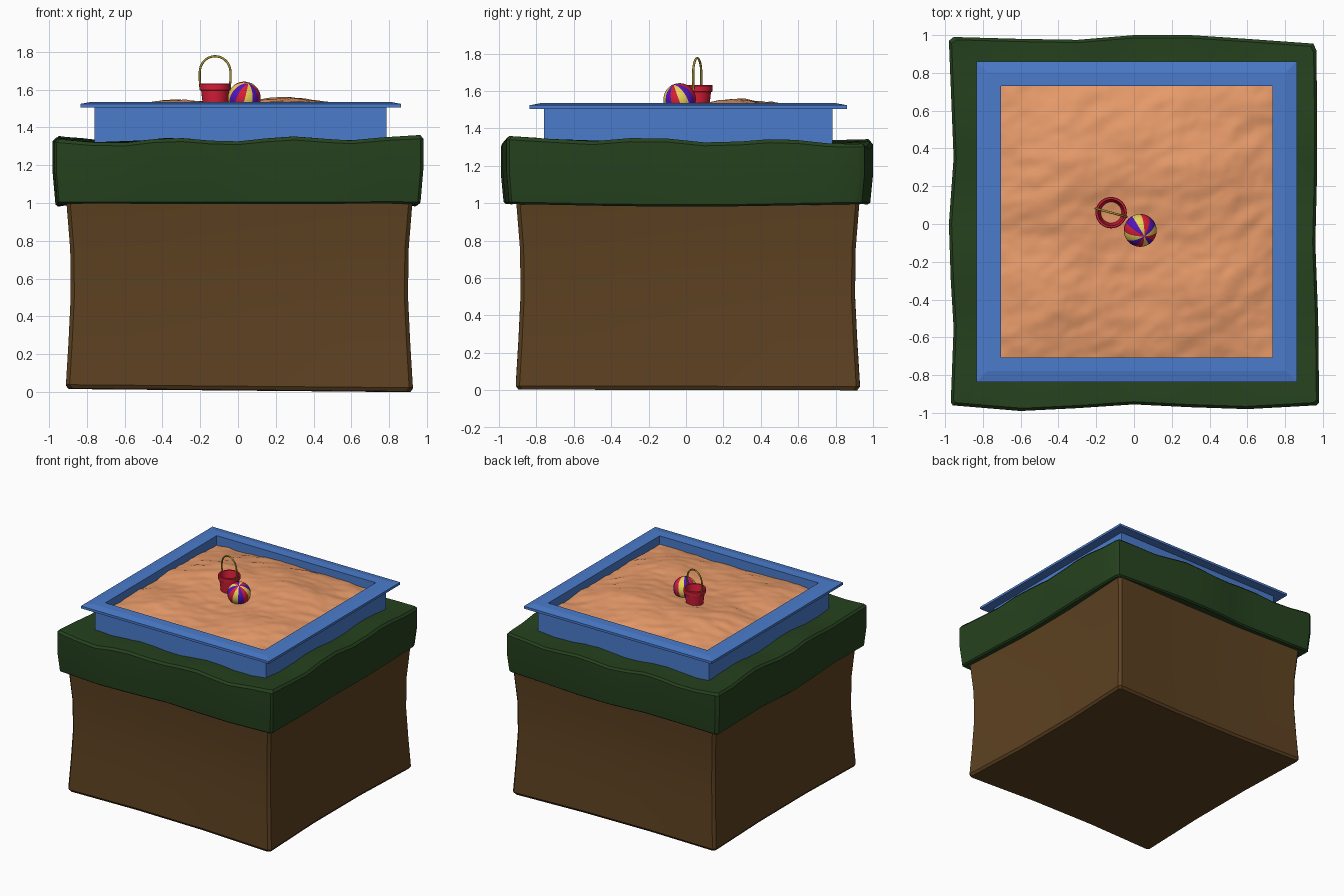
import bpy, bmesh, math
from mathutils import Vector, noise

if "Cube" in bpy.data.objects:
    bpy.data.objects.remove(bpy.data.objects["Cube"])

TAU = math.tau


def mat(name, r, g, b):
    m = bpy.data.materials.new(name)
    m.diffuse_color = (r, g, b, 1)
    m.use_nodes = True
    m.node_tree.nodes["Principled BSDF"].inputs["Base Color"].default_value = m.diffuse_color
    return m


def finish(bm, name, mats, angle=30):
    bmesh.ops.recalc_face_normals(bm, faces=bm.faces)
    me = bpy.data.meshes.new(name)
    bm.to_mesh(me)
    bm.free()
    ob = bpy.data.objects.new(name, me)
    bpy.context.collection.objects.link(ob)
    for m in mats:
        me.materials.append(m)
    bpy.ops.object.select_all(action='DESELECT')
    ob.select_set(True)
    bpy.context.view_layer.objects.active = ob
    bpy.ops.object.shade_smooth_by_angle(angle=math.radians(angle))
    return ob


def loft(name, rings, m, caps=True, closed=False, angle=30):
    """Bridge a list of equally long point rings."""
    bm = bmesh.new()
    vs = [[bm.verts.new(p) for p in r] for r in rings]
    n = len(vs[0])
    pairs = list(zip(vs, vs[1:])) + ([(vs[-1], vs[0])] if closed else [])
    for a, b in pairs:
        for i in range(n):
            j = (i + 1) % n
            bm.faces.new((a[i], a[j], b[j], b[i]))
    if caps:
        for r in (vs[0], vs[-1]):
            c = bm.verts.new(sum((v.co for v in r), Vector()) / n)
            for i in range(n):
                bm.faces.new((r[i], r[(i + 1) % n], c))
    return finish(bm, name, [m], angle)


def refine(outline, steps=3):
    """Soften an outline by cosine steps between its points."""
    pts = []
    for (ax, ay), (bx, by) in zip(outline, outline[1:] + outline[:1]):
        for k in range(steps):
            t = k / steps
            pts.append((ax + (bx - ax) * t, ay + (by - ay) * t))
    return pts


blue = mat("blue_paint", 0.069, 0.198, 0.597)
sand_m = mat("sand", 0.81, 0.33, 0.145)
grass_m = mat("grass", 0.019, 0.054, 0.013)
dirt_m = mat("dirt", 0.109, 0.053, 0.015)
red = mat("red_plastic", 0.68, 0.013, 0.038)
yellow = mat("yellow", 0.83, 0.64, 0.10)
purple = mat("purple", 0.09, 0.007, 0.51)
gold = mat("handle_metal", 0.40, 0.30, 0.03)

# dirt block: pinched slightly between its flared top and bottom
d_out = refine([(-.89, -.91), (-.3, -.885), (.3, -.885), (.905, -.91), (.925, -.89),
                (.90, -.3), (.90, .3), (.925, .91), (.905, .93),
                (.3, .91), (-.3, .91), (-.89, .93), (-.91, .91),
                (-.89, .3), (-.89, -.3), (-.91, -.89)], 2)
d_rings = []
for s, z in ((.985, 0), (1, .02), (.985, .25), (.972, .5), (.975, .75), (.995, .98), (1, 1.03)):
    ring = []
    for x, y in d_out:
        low = .01 - .009 * x - .002 * y
        ring.append((x * s, y * s, max(z + low * (1 - z), 0)))
    d_rings.append(ring)
loft("dirt_block", d_rings, dirt_m)

# grass layer: wavy slab overhanging the dirt
g_out = refine([(-.96, -.96), (-.6, -.99), (-.3, -.975), (0, -.955), (.3, -.97), (.6, -.98),
                (.965, -.96), (.98, -.945), (.975, -.5), (.96, -.1), (.97, .3), (.97, .6),
                (.965, .92), (.95, .955), (.6, .98), (.3, 1.0), (0, 1.0), (-.3, .975),
                (-.6, .98), (-.955, .99), (-.98, .97), (-.965, .6), (-.955, .35),
                (-.98, 0), (-.97, -.3), (-.955, -.55), (-.97, -.945)], 2)


def grass_top(x, y):
    return (1.326 + .012 * math.cos(TAU * (x + .35) / .63)
            + .012 * math.cos(TAU * (y + .2) / .7) - .012 * x * y)


def grass_low(x, y):
    return .99 + .010 * math.cos(2.6 * x) * math.cos(2.6 * y) + .012 * math.cos(1.7 * x)


g_rings = []
for s, t in ((.88, .03), (.972, 0), (.985, .03), (1, .5), (1, .95), (.985, 1), (.85, 1), (.6, .97)):
    ring = []
    for x, y in g_out:
        x, y = x * s, y * s
        lo, hi = grass_low(x, y), grass_top(x, y)
        ring.append((x, y, lo + (hi - lo) * t))
    g_rings.append(ring)
loft("grass_layer", g_rings, grass_m)

# sandbox frame: wall and overhanging rim from one mitred profile
CX, CY = .0145, .0125
profile = [(.718, 1.28), (.772, 1.28), (.772, 1.505), (.848, 1.505),
           (.848, 1.524), (.79, 1.535), (.718, 1.535)]
f_rings = [[(CX + sx * h, CY + sy * h, z) for sx, sy in ((-1, -1), (1, -1), (1, 1), (-1, 1))]
           for h, z in profile]
loft("sandbox_frame", f_rings, blue, caps=False, closed=True, angle=5)


# sand surface: soft mounds plus fine ripples
def sand_z(x, y):
    z = 1.482
    for mx, my, w, h in ((-.37, .22, .2, .055), (.28, .2, .24, .06), (.42, -.33, .17, .045),
                         (-.4, -.38, .2, .035), (.03, .5, .25, .03), (-.05, 0, .16, -.012)):
        z += h * math.exp(-((x - mx) ** 2 + (y - my) ** 2) / (2 * w * w))
    z += .012 * noise.noise(Vector((x * 4, y * 5, 1)))
    z += .008 * noise.noise(Vector((x * 7 + y * 4, y * 13 - x * 6, 4)))
    z += .003 * noise.noise(Vector((x * 24, y * 24, 7)))
    edge = max(abs(x - CX), abs(y - CY)) / .725
    return z - .022 * edge ** 6


bm = bmesh.new()
bmesh.ops.create_grid(bm, x_segments=80, y_segments=80, size=.722)
for v in bm.verts:
    x, y = v.co.x + CX, v.co.y + CY
    v.co = (x, y, sand_z(x, y))
finish(bm, "sand", [sand_m], 60)

# bucket: turned profile with a lip and hollow inside
BX, BY = -.121, .06
b_prof = [(.055, 1.47), (.060, 1.475), (.074, 1.595), (.082, 1.597), (.083, 1.628),
          (.080, 1.632), (.070, 1.632), (.054, 1.50)]
b_rings = [[(BX + r * math.cos(TAU * i / 32), BY + r * math.sin(TAU * i / 32), z)
            for i in range(32)] for r, z in b_prof]
loft("bucket", b_rings, red)

# bucket handle: wire arch, slightly turned
turn = math.radians(-15)
arch = [(.080, 1.605), (.084, 1.65)]
arch += [(.084 * math.cos(math.pi * i / 20), 1.692 + .084 * math.sin(math.pi * i / 20))
         for i in range(21)]
arch += [(-.084, 1.65), (-.080, 1.605)]
h_rings = []
for k, (u, z) in enumerate(arch):
    a, b = arch[max(k - 1, 0)], arch[min(k + 1, len(arch) - 1)]
    t = Vector((b[0] - a[0], 0, b[1] - a[1])).normalized()
    n = Vector((-t.z, 0, t.x))
    ring = []
    for i in range(10):
        p = Vector((u, 0, z)) + .006 * (math.cos(TAU * i / 10) * n
                                        + math.sin(TAU * i / 10) * Vector((0, 1, 0)))
        ring.append((BX + p.x * math.cos(turn) - p.y * math.sin(turn),
                     BY + p.x * math.sin(turn) + p.y * math.cos(turn), p.z))
    h_rings.append(ring)
loft("bucket_handle", h_rings, gold, angle=40)

# beach ball: striped sphere with a tilted axis
bm = bmesh.new()
bmesh.ops.create_uvsphere(bm, u_segments=36, v_segments=20, radius=.087)
for f in bm.faces:
    c = f.calc_center_median()
    f.material_index = int((math.atan2(c.y, c.x) % TAU) / TAU * 12) % 3
q = Vector((0, 0, 1)).rotation_difference(Vector((.25, -.36, .9)).normalized())
bmesh.ops.transform(bm, matrix=q.to_matrix().to_4x4(), verts=bm.verts)
bmesh.ops.translate(bm, vec=(.033, -.034, 1.555), verts=bm.verts)
finish(bm, "beach_ball", [yellow, purple, red])
